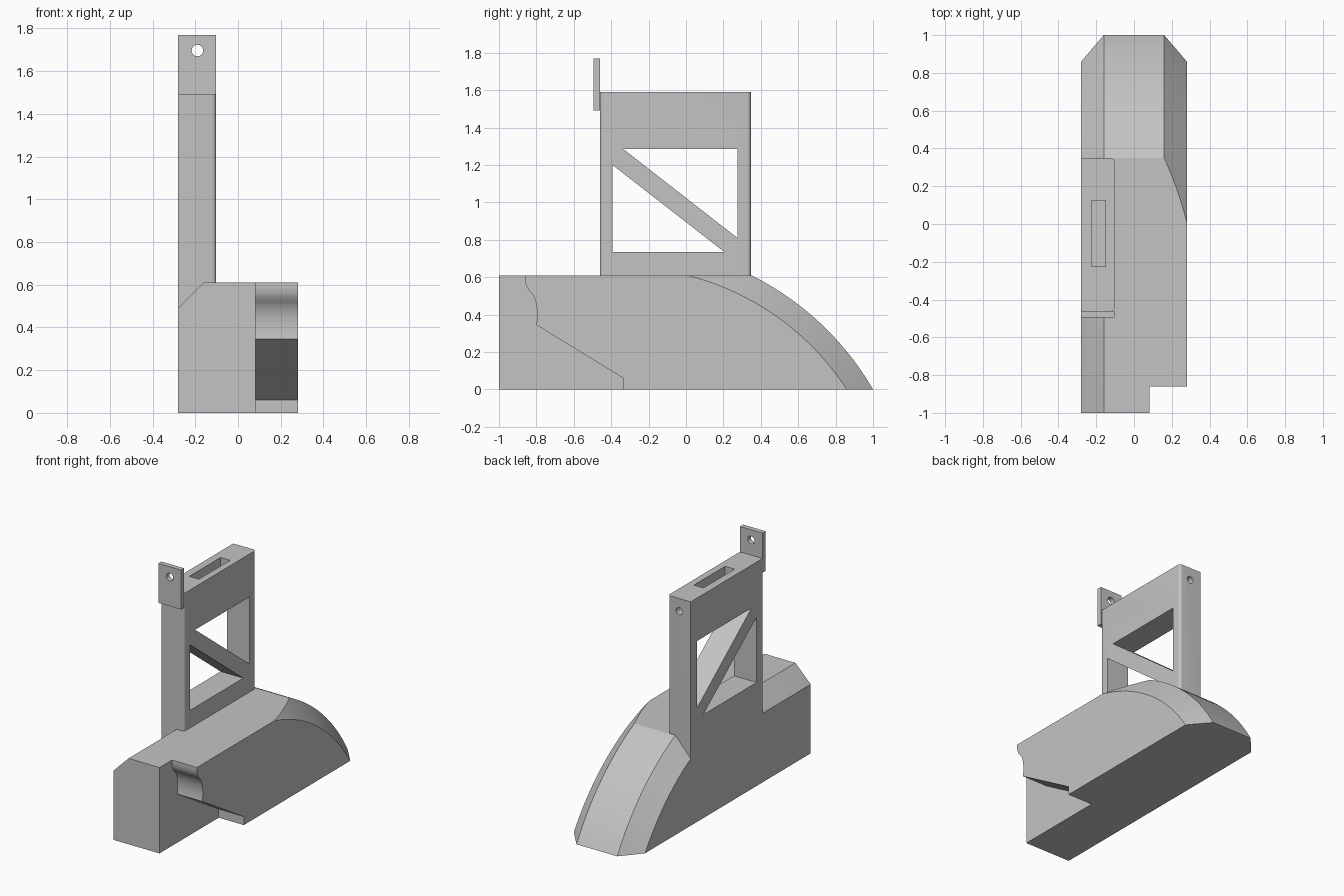
import bpy, bmesh
from math import cos, sin, pi, radians

old = bpy.data.objects.get("Cube")
if old:
    bpy.data.objects.remove(old, do_unlink=True)

grey = bpy.data.materials.new("plain grey")
grey.use_nodes = True
grey.diffuse_color = (0.55, 0.55, 0.55, 1)
grey.node_tree.nodes["Principled BSDF"].inputs["Base Color"].default_value = (0.55, 0.55, 0.55, 1)


def loft(name, rings):
    """Closed solid through a list of matching rings of points."""
    bm = bmesh.new()
    rows = [[bm.verts.new(p) for p in ring] for ring in rings]
    n = len(rows[0])
    for a, b in zip(rows, rows[1:]):
        for i in range(n):
            j = (i + 1) % n
            bm.faces.new((a[i], a[j], b[j], b[i]))
    bm.faces.new(rows[0][::-1])
    bm.faces.new(rows[-1])
    bmesh.ops.recalc_face_normals(bm, faces=bm.faces)
    mesh = bpy.data.meshes.new(name)
    bm.to_mesh(mesh)
    bm.free()
    mesh.materials.append(grey)
    obj = bpy.data.objects.new(name, mesh)
    bpy.context.collection.objects.link(obj)
    return obj


def prism(name, outline, axis, start, end):
    """Extrude a 2D outline along x, y or z."""
    place = {"x": lambda p, t: (t, p[0], p[1]),
             "y": lambda p, t: (p[0], t, p[1]),
             "z": lambda p, t: (p[0], p[1], t)}[axis]
    return loft(name, [[place(p, t) for p in outline] for t in (start, end)])


def rect(a0, a1, b0, b1):
    return [(a0, b0), (a1, b0), (a1, b1), (a0, b1)]


def arc(cx, cy, r, start, end, steps):
    return [(cx + r * cos(start + (end - start) * i / steps),
             cy + r * sin(start + (end - start) * i / steps)) for i in range(steps + 1)]


def combine(obj, tool, operation="DIFFERENCE"):
    """Apply a boolean and discard the tool."""
    mod = obj.modifiers.new("cut", "BOOLEAN")
    mod.operation, mod.solver, mod.object = operation, "EXACT", tool
    bpy.context.view_layer.update()
    graph = bpy.context.evaluated_depsgraph_get()
    mesh = bpy.data.meshes.new_from_object(obj.evaluated_get(graph))
    obj.modifiers.clear()
    obj.data = mesh
    bpy.data.objects.remove(tool, do_unlink=True)


# Base: chamfered section swept round the curved back, then straight forward
HALF, CHAMFER, TOP = 0.28, 0.12, 0.61
PIVOT_Y, PIVOT_Z, RADIUS = -0.345, -0.782, 1.556
flat = HALF - CHAMFER
section = [(-HALF, 0.6), (-HALF, RADIUS - CHAMFER), (-flat, RADIUS),
           (flat, RADIUS), (HALF, RADIUS - CHAMFER), (HALF, 0.6)]
steps = 40
rings = []
for i in range(steps + 1):
    a = radians(25 + 65 * i / steps)
    rings.append([(x, PIVOT_Y + r * cos(a), PIVOT_Z + r * sin(a)) for x, r in section])
rings.append([(x, -1.2, z) for x, y, z in rings[-1]])
base = loft("base", rings)

# Trim to the flat top, floor, front and long chamfer
trim = [(-0.3, 0), (0.3, 0), (0.3, TOP), (-flat, TOP), (-0.3, TOP - 0.14)]
combine(base, prism("trim", trim, "y", -1, 1.1), "INTERSECT")

# Curved and sloping notch at the front left corner
notch = [(-1.1, -0.1), (-0.335, -0.1), (-0.335, 0.06), (-0.8, 0.345), (-0.795, 0.38),
         (-0.795, 0.42), (-0.8, 0.455), (-0.812, 0.495), (-0.83, 0.52), (-0.847, 0.54),
         (-0.857, 0.565), (-0.86, 0.59), (-0.86, 0.7), (-1.1, 0.7)]
combine(base, prism("notch", notch, "x", 0.083, 0.4))

# Tower with two rounded upright edges
FRONT, BACK, INNER, ROUND = -0.46, 0.347, -0.102, 0.02
plan = ([(-HALF, BACK), (-HALF, FRONT)]
        + arc(INNER - ROUND, FRONT + ROUND, ROUND, -pi / 2, 0, 6)
        + arc(INNER - ROUND, BACK - ROUND, ROUND, 0, pi / 2, 6))
tower = prism("tower", plan, "z", 0.47, 1.59)

# Two triangular windows leave a diagonal brace
for window in ([(-0.335, 1.285), (0.275, 1.285), (0.275, 0.81)],
               [(-0.393, 1.2), (-0.393, 0.735), (0.205, 0.735)]):
    combine(tower, prism("window", window, "x", -0.5, 0.1))

# Slot in the top and screw hole in the back
combine(tower, prism("slot", rect(-0.225, -0.15, -0.225, 0.125), "z", 1.44, 1.7))
combine(tower, prism("back_hole", arc(-0.19, 1.5, 0.025, 0, 2 * pi, 32)[:-1], "y", 0.11, 0.5))

# Mounting tab with a hole
tab = prism("mounting_tab", rect(-HALF, INNER, 1.49, 1.77), "y", -0.495, FRONT)
combine(tab, prism("tab_hole", arc(-0.19, 1.697, 0.027, 0, 2 * pi, 32)[:-1], "y", -0.6, -0.4))

# Smooth curves, sharp corners
bpy.ops.object.select_all(action="DESELECT")
for obj in (base, tower, tab):
    obj.select_set(True)
bpy.context.view_layer.objects.active = base
bpy.ops.object.shade_smooth_by_angle(angle=radians(25))
